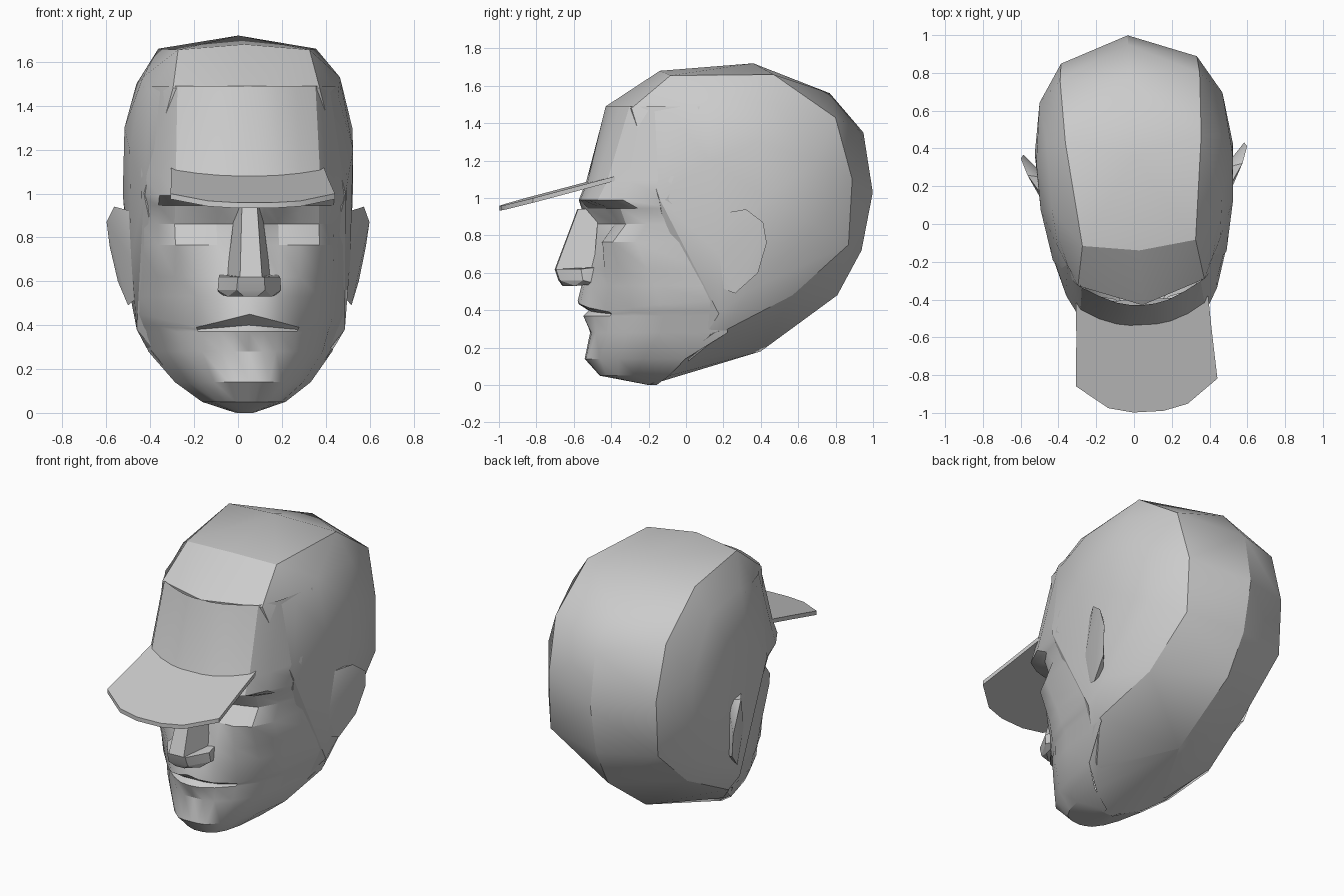
import bpy
import bmesh
import math
from mathutils import Matrix

cube = bpy.data.objects.get("Cube")
if cube:
    bpy.data.objects.remove(cube, do_unlink=True)

grey = bpy.data.materials.new("plain_grey")
grey.use_nodes = True
colour = (0.6, 0.6, 0.6, 1)
grey.diffuse_color = colour
grey.node_tree.nodes["Principled BSDF"].inputs["Base Color"].default_value = colour

# the whole head is turned a little towards its left
TURN = Matrix.Translation((0.021, 0, 0)) @ Matrix.Rotation(0.055, 4, "Z")


def finish(name, bm, angle=35):
    """Turn a bmesh into a shaded, coloured object."""
    bmesh.ops.recalc_face_normals(bm, faces=bm.faces)
    bm.transform(TURN)
    mesh = bpy.data.meshes.new(name)
    bm.to_mesh(mesh)
    bm.free()
    mesh.materials.append(grey)
    obj = bpy.data.objects.new(name, mesh)
    bpy.context.collection.objects.link(obj)
    bpy.ops.object.select_all(action="DESELECT")
    obj.select_set(True)
    bpy.context.view_layer.objects.active = obj
    bpy.ops.object.shade_smooth_by_angle(angle=math.radians(angle))
    return obj


def hull(name, points, sides=(1, -1), angle=35):
    """Convex shape around points, which are repeated for each side."""
    bm = bmesh.new()
    for side in sides:
        for x, y, z in points:
            bm.verts.new((x * side, y, z))
    bmesh.ops.remove_doubles(bm, verts=bm.verts, dist=0.001)
    result = bmesh.ops.convex_hull(bm, input=bm.verts)
    spare = [v for v in result["geom_interior"] if isinstance(v, bmesh.types.BMVert)]
    bmesh.ops.delete(bm, geom=list(set(spare)), context="VERTS")
    return finish(name, bm, angle)


# cranium: midline profile, crease line and widest side line
midline = [(-.43, 1.49), (-.14, 1.68), (.36, 1.72), (.77, 1.56),
           (.95, 1.35), (1, 1.03), (.94, .72), (.81, .48), (.4, .18), (0, .07)]
crease = [(.335, -.31, 1.48), (.3, -.1, 1.655),
          (.36, .45, 1.66), (.37, .78, 1.43), (.36, .87, 1.1), (.36, .85, .75),
          (.37, .55, .48), (.43, .2, .3), (.27, 0, .13)]
side_line = [(.46, -.17, 1), (.43, -.1, 1.45), (.45, .1, 1.53), (.46, .45, 1.5),
             (.51, .1, 1.2), (.52, .35, 1.3), (.525, .4, 1), (.485, .67, 1.2),
             (.485, .67, .85), (.5, .15, .7), (.49, .3, .5), (.475, .15, .38)]
hull("cranium", [(0, y, z) for y, z in midline] + crease + side_line, angle=28)

# face: rows of (height, sag, half width, depths from the middle outwards)
columns = (0, .15, .3, .5, .7, .85, 1)
upper_rows = [
    (1.49, 0, .45, (-.43, -.425, -.41, -.37, -.32, -.2, .05)),
    (1.09, 0, .47, (-.53, -.53, -.52, -.49, -.44, -.32, -.1)),
    (.99, 0, .47, (-.57, -.57, -.56, -.54, -.49, -.36, -.12)),
    (.945, 0, .47, (-.56, -.53, -.46, -.42, -.37, -.28, -.08)),
    (.86, 0, .47, (-.52, -.47, -.39, -.37, -.34, -.23, -.05)),
    (.765, 0, .47, (-.52, -.48, -.46, -.46, -.41, -.29, 0)),
    (.62, 0, .47, (-.52, -.52, -.5, -.45, -.36, -.23, .05)),
]
lower_rows = [
    (.53, 0, .47, (-.56, -.55, -.52, -.43, -.33, -.19, .08)),
    (.45, .12, .47, (-.58, -.57, -.53, -.42, -.31, -.16, .12)),
    (.4, .04, .46, (-.52, -.51, -.48, -.41, -.3, -.15, .16)),
    (.37, 0, .45, (-.55, -.54, -.5, -.42, -.3, -.14, .18)),
    (.28, 0, .42, (-.51, -.51, -.49, -.43, -.32, -.16, .2)),
    (.14, 0, .31, (-.54, -.54, -.53, -.47, -.37, -.24, -.02)),
    (.05, 0, .19, (-.46, -.46, -.45, -.43, -.37, -.28, -.1)),
    (0, 0, .04, (-.2, -.2, -.2, -.2, -.19, -.18, -.16)),
]
bm = bmesh.new()
grid = []
for z, sag, width, depths in upper_rows + lower_rows:
    half = [(c * width, y, z - sag * min(c, 1 - c)) for c, y in zip(columns, depths)]
    full = [(-x, y, h) for x, y, h in half[:0:-1]] + half
    grid.append([bm.verts.new(p) for p in full])
for above, below in zip(grid, grid[1:]):
    for i in range(len(above) - 1):
        bm.faces.new((above[i], above[i + 1], below[i + 1], below[i]))
face = finish("face", bm, 28)
if sum(p.normal.y * p.area for p in face.data.polygons) > 0:
    face.data.flip_normals()

# underside of the jaw, closing chin to skull
hull("jaw_underside", [(.04, -.2, 0), (.18, -.1, .05), (.3, -.03, .14),
                       (.41, .12, .28), (0, .4, .18), (.42, .2, .3)])

# nose
hull("nose_bridge", [(.035, -.58, .94), (.06, -.47, .94), (.05, -.7, .62),
                     (.1, -.5, .62)], angle=20)
hull("nose_base", [(.06, -.7, .62), (.14, -.57, .62), (.13, -.48, .63),
                   (.065, -.68, .56), (.1, -.6, .53), (.145, -.56, .56),
                   (.13, -.48, .54), (.03, -.66, .53)], angle=20)

# ears: thin wedges flaring backwards
ear = [(.57, .29, .94), (.6, .38, .87), (.585, .4, .76), (.55, .355, .6),
       (.51, .235, .49), (.5, .18, .92), (.5, .15, .7), (.48, .16, .52),
       (.47, .27, .9), (.47, .27, .55)]
hull("left_ear", ear, (1,))
hull("right_ear", ear, (-1,))

# cap visor: a sloping plate with a rounded front
outline = [(.35, -.4), (.36, -.6), (.375, -.84), (.21, -.965), (.08, -.995)]
outline += [(-x, y) for x, y in reversed(outline)]
bm = bmesh.new()
bottom = bm.faces.new([bm.verts.new((x, y, 1.083 + .265 * (y + .43)))
                       for x, y in outline])
top = bmesh.ops.extrude_face_region(bm, geom=[bottom], use_keep_orig=True)
for v in top["geom"]:
    if isinstance(v, bmesh.types.BMVert):
        v.co.z += .025
finish("cap_visor", bm)
